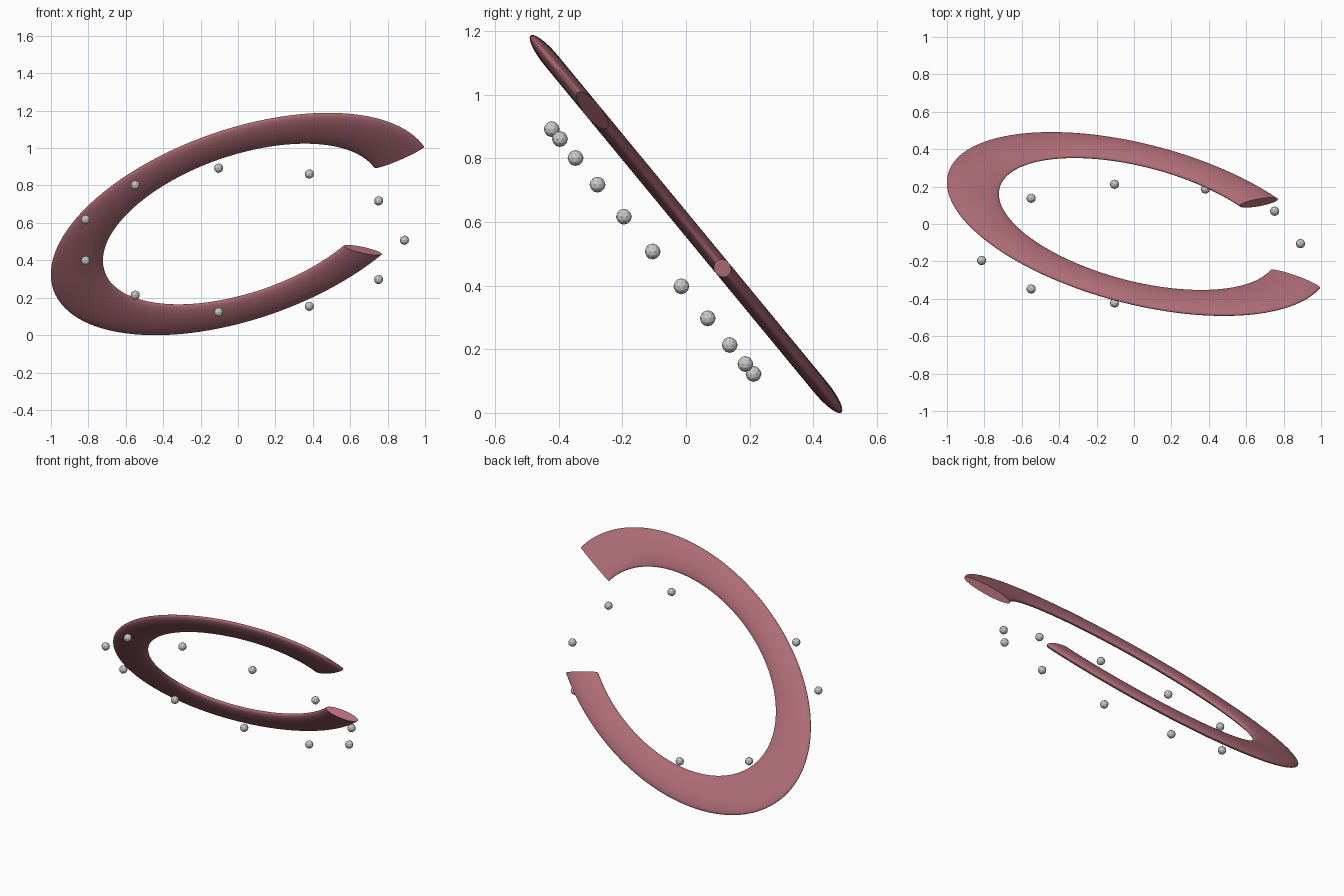
import bpy, bmesh
from math import radians, sin, cos, pi
from mathutils import Matrix, Vector

if "Cube" in bpy.data.objects:
    bpy.data.objects.remove(bpy.data.objects["Cube"])

# Shared tilted frame: local x = world x, local y = up the slope, local z = below it
CENTRE = Vector((0.02, 0.0, 0.594))
TILT = Matrix.Translation(CENTRE) @ Matrix.Rotation(radians(129.5), 4, 'X')

mat = bpy.data.materials.new("dusty_red")
mat.diffuse_color = (0.42, 0.15, 0.18, 1)
mat.use_nodes = True
mat.node_tree.nodes["Principled BSDF"].inputs["Base Color"].default_value = mat.diffuse_color


def finish(bm, name):
    mesh = bpy.data.meshes.new(name)
    bm.to_mesh(mesh)
    bm.free()
    obj = bpy.data.objects.new(name, mesh)
    bpy.context.collection.objects.link(obj)
    return obj


# Open ring: 300 degree torus, squashed into a flat ellipse
def open_ring(a, b, h, turn, tube=0.158, steps=120, sides=48):
    bm = bmesh.new()
    rings = []
    for i in range(steps + 1):
        t = radians(300) * i / steps
        ring = []
        for j in range(sides):
            p = 2 * pi * j / sides
            r = 1 + tube * cos(p)
            ring.append(bm.verts.new((r * cos(t), r * sin(t), tube * sin(p))))
        rings.append(ring)
    for r0, r1 in zip(rings, rings[1:]):
        for j in range(sides):
            k = (j + 1) % sides
            bm.faces.new((r0[j], r1[j], r1[k], r0[k]))
    bm.faces.new(rings[0])
    bm.faces.new(rings[-1][::-1])
    squash = Matrix.Diagonal((a / (1 + tube), b / (1 + tube), h / tube, 1))
    bm.transform(TILT @ Matrix.Rotation(radians(turn), 4, 'Z') @ squash)
    bmesh.ops.recalc_face_normals(bm, faces=bm.faces)
    return finish(bm, "open_ring")


ring = open_ring(1.1126, 0.628, 0.026, 28.8)
ring.data.materials.append(mat)
bpy.context.view_layer.objects.active = ring
ring.select_set(True)
bpy.ops.object.shade_smooth_by_angle(angle=radians(40))

# Eleven small faceted beads on an ellipse parallel to the ring
for i in range(11):
    t = 2 * pi * i / 11
    bm = bmesh.new()
    pos = TILT @ Vector((0.87 * cos(t), 0.504 * sin(t), 0.136))
    bmesh.ops.create_icosphere(bm, subdivisions=2, radius=0.025,
                               matrix=Matrix.Translation(pos))
    finish(bm, f"bead_{i + 1}")
